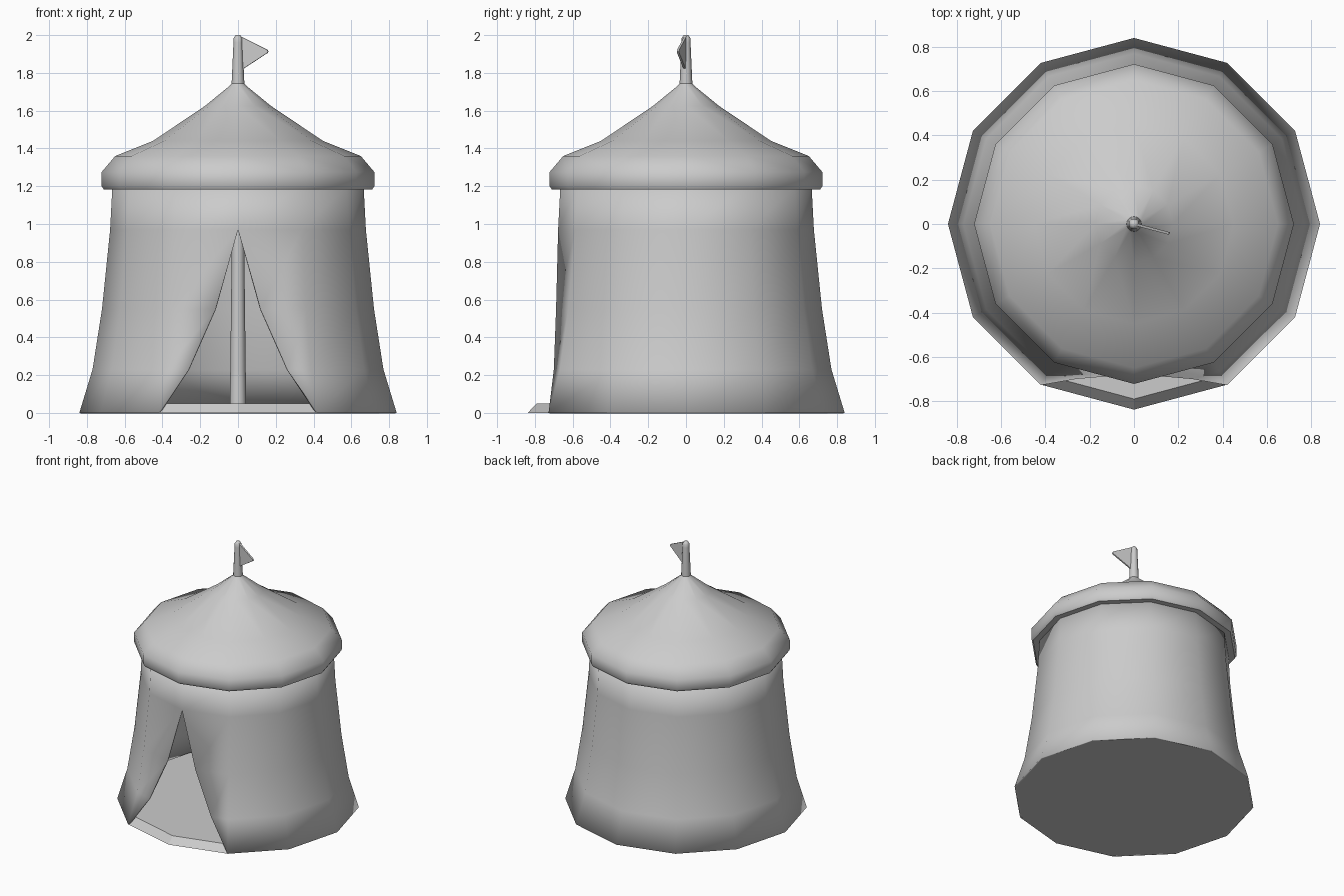
import bpy, bmesh, math

if "Cube" in bpy.data.objects:
    bpy.data.objects.remove(bpy.data.objects["Cube"])

SIDES = 12


def finish(name, bm, angle=40):
    bmesh.ops.remove_doubles(bm, verts=bm.verts, dist=0.0005)
    mesh = bpy.data.meshes.new(name)
    bm.to_mesh(mesh)
    bm.free()
    ob = bpy.data.objects.new(name, mesh)
    bpy.context.collection.objects.link(ob)
    bpy.ops.object.select_all(action='DESELECT')
    ob.select_set(True)
    bpy.context.view_layer.objects.active = ob
    bpy.ops.object.shade_smooth_by_angle(angle=math.radians(angle))
    return ob


def polar(r, z, deg):
    a = math.radians(deg)
    return (r * math.cos(a), r * math.sin(a), z)


def skin(bm, rings, closed):
    n = len(rings[0])
    for lo, hi in zip(rings, rings[1:]):
        for i in range(n if closed else n - 1):
            j = (i + 1) % n
            bm.faces.new((lo[i], lo[j], hi[j], hi[i]))


def lathe(name, profile, cap=True, angle=40):
    bm = bmesh.new()
    rings = [[bm.verts.new(polar(r, z, 360 * i / SIDES)) for i in range(SIDES)]
             for r, z in profile]
    skin(bm, rings, True)
    if cap:
        bm.faces.new(rings[0][::-1])
        bm.faces.new(rings[-1])
    bmesh.ops.recalc_face_normals(bm, faces=bm.faces)
    return finish(name, bm, angle)


# Canvas wall: each level is (radius, height, half width of the door opening)
bm = bmesh.new()
rings = []
for r, z, door in [(0.84, 0, 0.42), (0.77, 0.23, 0.262), (0.72, 0.55, 0.12),
                   (0.677, 0.97, 0), (0.665, 1.2, 0)]:
    y = -r + door * math.tan(math.radians(15))
    pts = [(door, y, z)]
    pts += [polar(r, z, -60 + 30 * i) for i in range(11)]
    pts += [(-door, y, z)]
    rings.append([bm.verts.new(p) for p in pts])
skin(bm, rings, False)
wall = finish("canvas_wall", bm)
thick = wall.modifiers.new("thickness", 'SOLIDIFY')
thick.thickness = 0.012
thick.offset = -1

# Floor slab with a sloped rim
lathe("floor", [(0.838, 0), (0.79, 0.05)], angle=20)

# Roof shell: outer canopy, rolled rim, underside
lathe("roof", [(0.03, 1.75), (0.04, 1.735), (0.175, 1.625), (0.45, 1.44),
               (0.65, 1.36), (0.722, 1.275), (0.722, 1.2), (0.71, 1.182),
               (0.66, 1.182), (0.67, 1.28), (0.61, 1.335), (0.43, 1.41),
               (0.16, 1.59), (0.028, 1.70)], cap=False)

# Centre pole with rounded tip
lathe("centre_pole", [(0.045, -0.0), (0.043, 0.05), (0.034, 0.8), (0.034, 1.74),
                      (0.024, 1.96), (0.023, 1.985), (0.012, 2.0)], angle=60)

# Pennant
bm = bmesh.new()
outline = [(0.01, 1.995), (0.155, 1.922), (0.16, 1.913), (0.155, 1.905), (0.01, 1.81)]
turn = math.radians(-15)
sides = []
for t in (-0.006, 0.006):
    sides.append([bm.verts.new((x - t * math.sin(turn), x * math.tan(turn) + t * math.cos(turn), z))
                  for x, z in outline])
skin(bm, sides, True)
bm.faces.new(sides[0][::-1])
bm.faces.new(sides[1])
bmesh.ops.recalc_face_normals(bm, faces=bm.faces)
finish("pennant", bm, 30)
